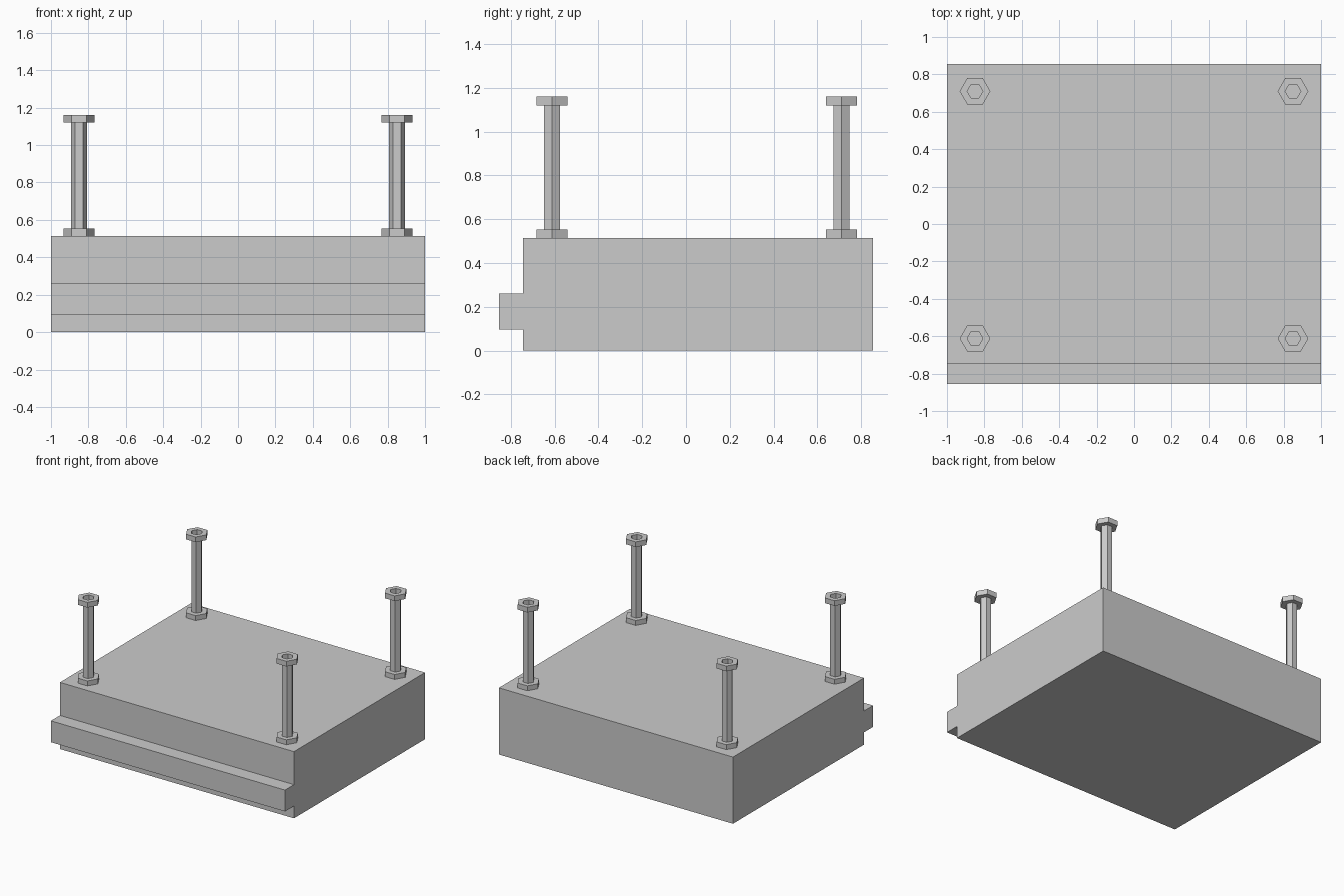
import bpy
import bmesh
from math import cos, sin, tau
from mathutils import Vector

cube = bpy.data.objects.get("Cube")
if cube:
    bpy.data.objects.remove(cube, do_unlink=True)

GREY = (0.6, 0.6, 0.6, 1.0)
grey = bpy.data.materials.new("light_grey")
grey.use_nodes = True
grey.diffuse_color = GREY
grey.node_tree.nodes["Principled BSDF"].inputs["Base Color"].default_value = GREY


def extrude_profile(name, points, direction):
    """Extrude a closed outline into a solid along a direction."""
    bm = bmesh.new()
    face = bm.faces.new([bm.verts.new(p) for p in points])
    result = bmesh.ops.extrude_face_region(bm, geom=[face], use_keep_orig=True)
    verts = [g for g in result["geom"] if isinstance(g, bmesh.types.BMVert)]
    bmesh.ops.translate(bm, verts=verts, vec=direction)
    return finish(name, bm)


def finish(name, bm):
    bmesh.ops.recalc_face_normals(bm, faces=bm.faces[:])
    mesh = bpy.data.meshes.new(name)
    bm.to_mesh(mesh)
    bm.free()
    mesh.materials.append(grey)
    obj = bpy.data.objects.new(name, mesh)
    bpy.context.collection.objects.link(obj)
    return obj


def hexagon(x, y, z, radius):
    return [Vector((x + radius * cos(tau * i / 6), y + radius * sin(tau * i / 6), z))
            for i in range(6)]


def hex_prism(name, x, y, bottom, top, radius):
    return extrude_profile(name, hexagon(x, y, bottom, radius), (0, 0, top - bottom))


def hex_ring(name, x, y, bottom, top, outer, inner):
    """Hexagonal nut with a hexagonal hole."""
    bm = bmesh.new()
    loops = [[bm.verts.new(p) for p in hexagon(x, y, z, r)]
             for z, r in ((bottom, outer), (top, outer), (top, inner), (bottom, inner))]
    for k in range(4):
        a, b = loops[k], loops[(k + 1) % 4]
        for i in range(6):
            j = (i + 1) % 6
            bm.faces.new((a[i], a[j], b[j], b[i]))
    return finish(name, bm)


# Block with a full-width ledge along the front
FRONT, BACK, LEDGE, TOP = -0.745, 0.855, -0.855, 0.515
side = [(FRONT, 0), (BACK, 0), (BACK, TOP), (FRONT, TOP),
        (FRONT, 0.26), (LEDGE, 0.26), (LEDGE, 0.095), (FRONT, 0.095)]
extrude_profile("base_block", [(-1, y, z) for y, z in side], (2, 0, 0))

# Four hexagonal posts, each with a foot nut and a recessed head nut
for row, y in (("front", -0.612), ("back", 0.71)):
    for hand, x in (("right", -0.85), ("left", 0.85)):
        label = f"{row}_{hand}"
        hex_prism(f"{label}_foot_nut", x, y, TOP, 0.553, 0.082)
        hex_prism(f"{label}_post", x, y, 0.553, 1.12, 0.042)
        hex_ring(f"{label}_head_nut", x, y, 1.12, 1.16, 0.082, 0.042)
